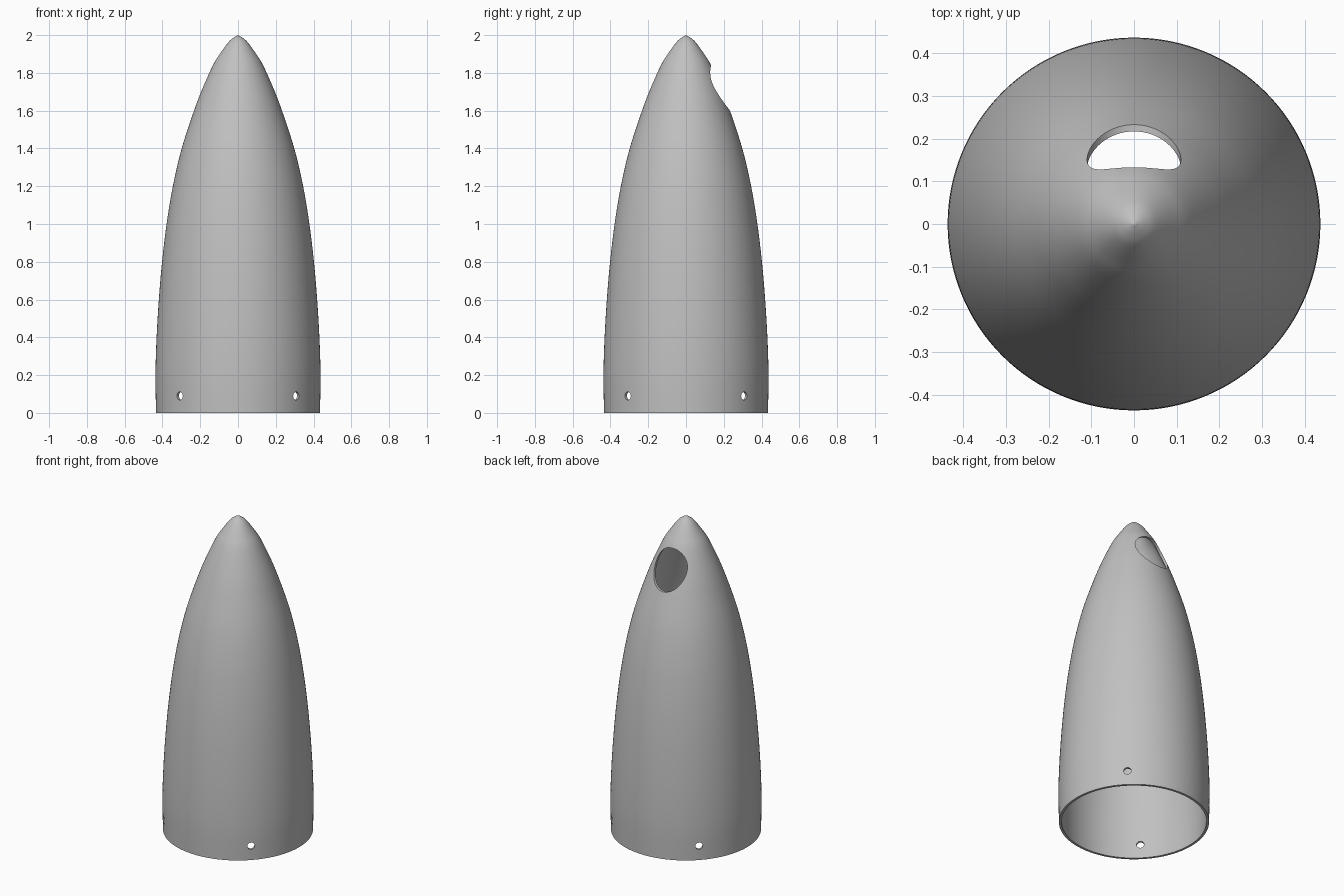
import bpy, bmesh, math
from mathutils import Vector, Matrix

if "Cube" in bpy.data.objects:
    bpy.data.objects.remove(bpy.data.objects["Cube"], do_unlink=True)

SIDES = 128
WALL = 0.015

grey = bpy.data.materials.new("plain grey")
grey.use_nodes = True
colour = (0.53, 0.53, 0.53, 1)
grey.diffuse_color = colour
grey.node_tree.nodes["Principled BSDF"].inputs["Base Color"].default_value = colour


def smooth_path(points, steps=5):
    """Catmull-Rom curve through the profile points."""
    p = [Vector(q) for q in points]
    p = [2 * p[0] - p[1]] + p + [2 * p[-1] - p[-2]]
    path = []
    for a, b, c, d in zip(p, p[1:], p[2:], p[3:]):
        for i in range(steps):
            t = i / steps
            path.append(0.5 * (2 * b + (c - a) * t + (2 * a - 5 * b + 4 * c - d) * t**2
                               + (3 * b - a - 3 * c + d) * t**3))
    return path + [p[-2]]


def lathe(bm, profile):
    """Rings of vertices about z, one per profile point; on-axis points become poles."""
    rings = []
    for r, z in profile:
        if r < 1e-5:
            rings.append([bm.verts.new((0, 0, z))] * SIDES)
        else:
            angles = [math.tau * i / SIDES for i in range(SIDES)]
            rings.append([bm.verts.new((r * math.cos(a), r * math.sin(a), z)) for a in angles])
    for low, high in zip(rings, rings[1:]):
        for i in range(SIDES):
            j = (i + 1) % SIDES
            corners = list(dict.fromkeys((low[i], low[j], high[j], high[i])))
            if len(corners) > 2:  # nothing to fill between two poles
                bm.faces.new(corners)


def make_object(name, bm):
    bmesh.ops.recalc_face_normals(bm, faces=bm.faces)
    mesh = bpy.data.meshes.new(name)
    bm.to_mesh(mesh)
    bm.free()
    obj = bpy.data.objects.new(name, mesh)
    bpy.context.collection.objects.link(obj)
    mesh.materials.append(grey)
    return obj


def cutter(name, place, half_width, half_height, direction, sides):
    """Elliptical rod centred on place and pointing along a level direction."""
    bm = bmesh.new()
    bmesh.ops.create_cone(bm, cap_ends=True, segments=sides, radius1=1, radius2=1, depth=0.3)
    turn = Matrix.Rotation(direction, 4, "Z") @ Matrix.Rotation(math.pi / 2, 4, "X")
    size = Matrix.Diagonal((half_width, half_height, 1, 1))
    bm.transform(Matrix.Translation(place) @ turn @ size)
    obj = make_object(name, bm)
    obj.hide_render = True
    return obj


# Hollow shell: rounded-point outer wall, offset inner wall, flat bottom rim
outer = smooth_path([(0.434, 0), (0.437, 0.2), (0.431, 0.4), (0.419, 0.6), (0.402, 0.8),
                     (0.378, 1.0), (0.345, 1.2), (0.298, 1.4), (0.233, 1.6), (0.187, 1.72),
                     (0.133, 1.84), (0.096, 1.9), (0.053, 1.96), (0.026, 1.985), (0, 2)])
inner = []
for before, here, after in zip(outer, outer[1:], outer[2:]):
    along = (after - before).normalized()
    point = here + WALL * Vector((-along.y, along.x))
    if point.x > 0.008:
        inner.append(point)
inner.insert(0, Vector((outer[0].x - WALL, 0)))
inner.append(Vector((0, inner[-1].y + 0.006)))

bm = bmesh.new()
lathe(bm, outer + inner[::-1] + [outer[0]])
bmesh.ops.remove_doubles(bm, verts=bm.verts, dist=1e-5)
shell = make_object("nose_shell", bm)

# Window at the back and four screw holes on the diagonals
cutters = [cutter("window_cutter", (0, 0.2, 1.72), 0.11, 0.12, 0, 64)]
for i in range(4):
    a = math.pi / 4 + i * math.pi / 2
    place = (0.43 * math.cos(a), 0.43 * math.sin(a), 0.09)
    cutters.append(cutter("screw_hole_cutter", place, 0.022, 0.022, a + math.pi / 2, 24))

bpy.ops.object.select_all(action="DESELECT")
bpy.context.view_layer.objects.active = shell
shell.select_set(True)
for c in cutters:
    cut = shell.modifiers.new(c.name, "BOOLEAN")
    cut.operation = "DIFFERENCE"
    cut.solver = "EXACT"
    cut.object = c
    bpy.ops.object.modifier_apply(modifier=cut.name)
    bpy.data.objects.remove(c, do_unlink=True)

bpy.ops.object.shade_smooth_by_angle(angle=math.radians(30))
